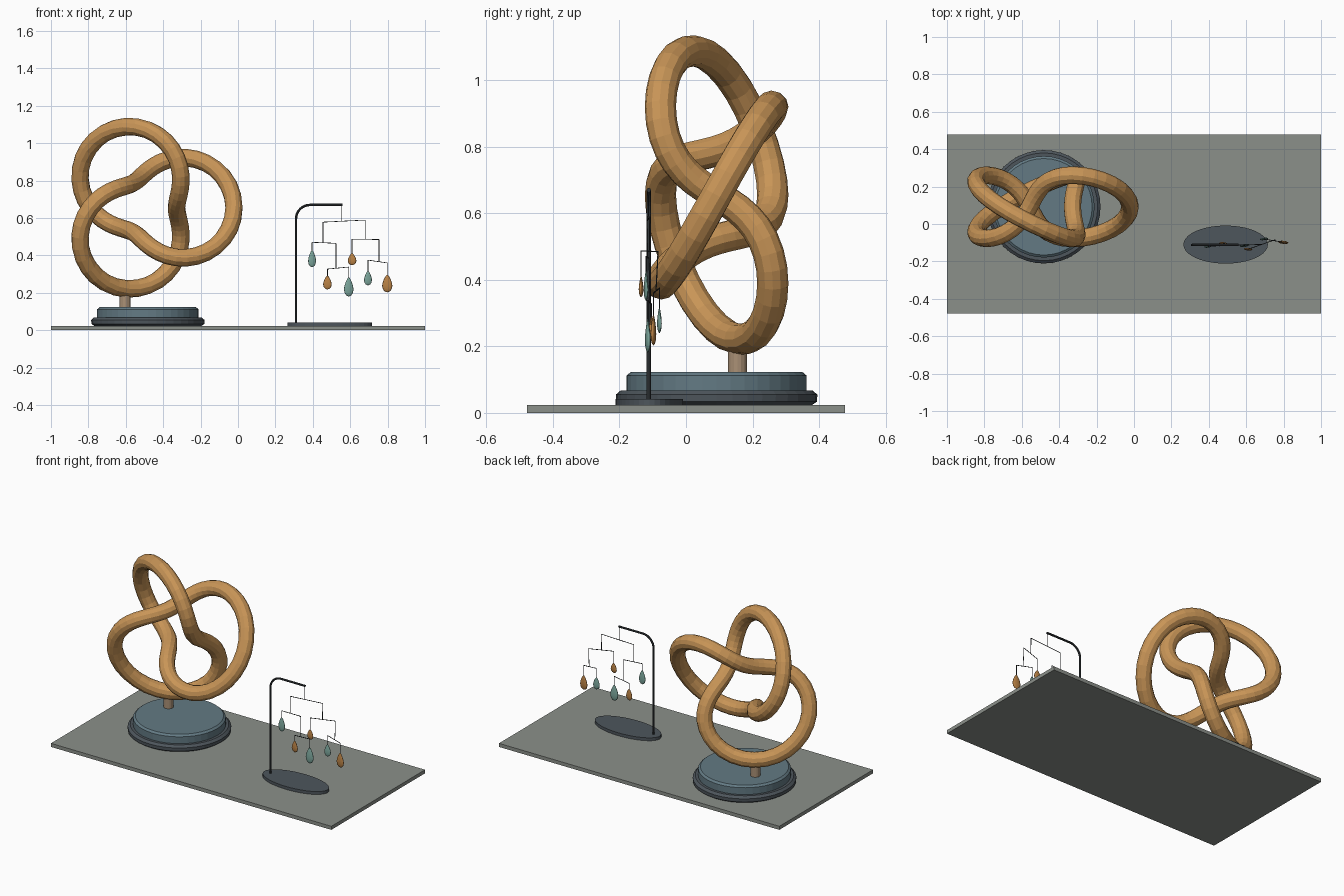
import bpy, bmesh
from math import sin, cos, pi, tau
from mathutils import Vector

cube = bpy.data.objects.get("Cube")
if cube:
    bpy.data.objects.remove(cube)


def material(name, r, g, b):
    m = bpy.data.materials.new(name)
    m.use_nodes = True
    m.diffuse_color = (r, g, b, 1)
    bsdf = next(n for n in m.node_tree.nodes if n.type == 'BSDF_PRINCIPLED')
    bsdf.inputs["Base Color"].default_value = (r, g, b, 1)
    return m


STONE = material("stone grey", .26, .28, .255)
BRONZE = material("bronze", .58, .30, .095)
TAN = material("tan post", .40, .28, .18)
BLUE = material("slate blue", .125, .195, .23)
DARK = material("dark slate", .075, .092, .107)
STEEL = material("dark steel", .035, .042, .046)
TEAL = material("teal", .20, .38, .33)
AMBER = material("amber", .48, .22, .06)


def mesh_object(name, bm, mat):
    bmesh.ops.recalc_face_normals(bm, faces=bm.faces)
    me = bpy.data.meshes.new(name)
    bm.to_mesh(me)
    bm.free()
    ob = bpy.data.objects.new(name, me)
    me.materials.append(mat)
    bpy.context.collection.objects.link(ob)
    return ob


def lathe(name, profile, mat, loc, sides=40, scale=(1, 1)):
    """Turned solid from (radius, height) pairs, capped at both ends."""
    bm = bmesh.new()
    rings = [[bm.verts.new((r * cos(tau * i / sides) * scale[0],
                            r * sin(tau * i / sides) * scale[1], z))
              for i in range(sides)] for r, z in profile]
    for a, b in zip(rings, rings[1:]):
        for i in range(sides):
            j = (i + 1) % sides
            bm.faces.new((a[i], a[j], b[j], b[i]))
    bm.faces.new(rings[0])
    bm.faces.new(rings[-1])
    ob = mesh_object(name, bm, mat)
    ob.location = loc
    return ob


def tube(name, paths, radius, mat, resolution=1, closed=False):
    """Round tubes along point lists, turned into one mesh."""
    cu = bpy.data.curves.new(name, 'CURVE')
    cu.dimensions = '3D'
    cu.bevel_depth = radius
    cu.bevel_resolution = resolution
    cu.use_fill_caps = not closed
    for pts in paths:
        sp = cu.splines.new('POLY')
        sp.points.add(len(pts) - 1)
        for p, co in zip(sp.points, pts):
            p.co = (*co, 1)
        sp.use_cyclic_u = closed
        sp.use_smooth = False
    helper = bpy.data.objects.new(name + " path", cu)
    bpy.context.collection.objects.link(helper)
    deps = bpy.context.evaluated_depsgraph_get()
    me = bpy.data.meshes.new_from_object(helper.evaluated_get(deps))
    bpy.data.objects.remove(helper)
    me.name = name
    me.materials.clear()
    me.materials.append(mat)
    ob = bpy.data.objects.new(name, me)
    bpy.context.collection.objects.link(ob)
    return ob


# Ground slab
bm = bmesh.new()
bmesh.ops.create_cube(bm, size=1)
bmesh.ops.scale(bm, vec=(2, .955, .023), verts=bm.verts)
bmesh.ops.translate(bm, vec=(0, 0, .0115), verts=bm.verts)
mesh_object("ground_slab", bm, STONE)

# Round pedestal in two tiers
centre = Vector((-.482, .092, 0))
lathe("pedestal_lower", [(.284, .022), (.302, .034), (.303, .055), (.288, .068)],
      DARK, centre)
lathe("pedestal_upper", [(.271, .066), (.271, .112), (.258, .123)], BLUE, centre)
lathe("knot_post", [(.029, .12), (.029, .2)], TAN, (-.604, .155, 0), 16)

# Trefoil knot
size, depth = .1535, .169
knot = []
for i in range(96):
    t = tau * i / 96
    r = size * (2 + cos(3 * t))
    knot.append(centre + Vector((r * cos(2 * t), depth * sin(3 * t),
                                 .655 + r * sin(2 * t))))
tube("trefoil_knot", [knot], .047, BRONZE, 4, True)

# Mobile stand: oval foot and bent pole
lathe("mobile_foot", [(.226, .022), (.226, .042)], DARK, (.49, -.11, 0), 40, (1, .45))
pole = [(.31, -.112, .03)]
for i in range(9):
    a = pi / 2 * i / 8
    pole.append((.385 - .075 * cos(a), -.112, .595 + .075 * sin(a)))
pole.append((.558, -.112, .67))
tube("mobile_pole", [pole], .0065, STEEL, 2)


# Mobile bars: hook point, then left and right bar ends
bars = [
    ((.555, -.112, .67), (.455, -.117, .578), (.68, -.109, .589)),
    ((.455, -.117, .578), (.396, -.12, .47), (.524, -.111, .465)),
    ((.524, -.111, .465), (.478, -.104, .327), (.592, -.115, .338)),
    ((.68, -.109, .589), (.61, -.135, .487), (.754, -.084, .485)),
    ((.754, -.084, .485), (.695, -.08, .375), (.798, -.098, .36)),
]
wires = []
for hook, left, right in bars:
    hook, left, right = Vector(hook), Vector(left), Vector(right)
    f = (hook.x - left.x) / (right.x - left.x)
    wires += [[left, right], [hook, left.lerp(right, f)]]

# Flattened drops: hanging point, top, bottom, width, colour
drops = [
    (bars[1][1], .428, .337, .043, TEAL),
    (bars[2][1], .292, .218, .046, AMBER),
    (bars[2][2], .283, .181, .052, TEAL),
    (bars[3][1], .412, .348, .046, AMBER),
    (bars[4][1], .317, .24, .043, TEAL),
    (bars[4][2], .297, .203, .055, AMBER),
]
shape = [(.03, 0), (.27, .06), (.43, .18), (.5, .36), (.45, .55),
         (.32, .75), (.16, .92), (.03, 1)]
for n, ((x, y, z), top, bottom, width, mat) in enumerate(drops, 1):
    wires.append([Vector((x, y, z)), Vector((x, y, top - .005))])
    profile = [(r * width, h * (top - bottom)) for r, h in shape]
    ob = lathe(f"hanging_drop_{n}", profile, mat, (x, y, bottom), 16, (1, .3))
    ob.rotation_euler.z = .15 if n % 2 else -.1
    for p in ob.data.polygons:
        p.use_smooth = True
tube("mobile_wires", wires, .002, STEEL)
